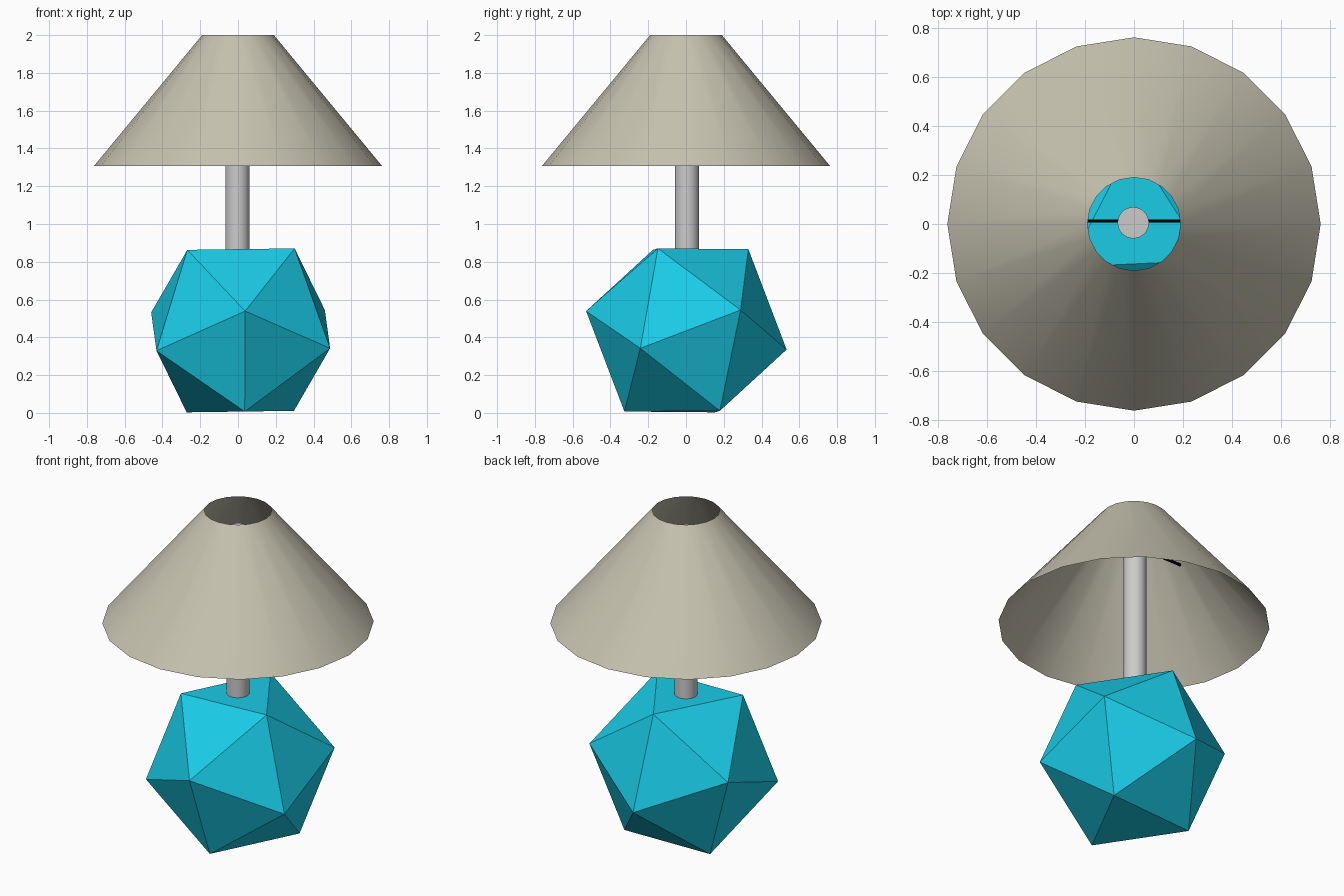
import bpy, bmesh, math
from mathutils import Vector, Matrix

if "Cube" in bpy.data.objects:
    bpy.data.objects.remove(bpy.data.objects["Cube"])


def make_object(name, bm, color=None, smooth=False):
    bmesh.ops.recalc_face_normals(bm, faces=bm.faces[:])
    mesh = bpy.data.meshes.new(name)
    bm.to_mesh(mesh)
    bm.free()
    obj = bpy.data.objects.new(name, mesh)
    bpy.context.collection.objects.link(obj)
    if color:
        mat = bpy.data.materials.new(name + "_color")
        mat.diffuse_color = (*color, 1)
        mat.use_nodes = True
        mat.node_tree.nodes["Principled BSDF"].inputs["Base Color"].default_value = mat.diffuse_color
        mesh.materials.append(mat)
    if smooth:
        bpy.ops.object.select_all(action='DESELECT')
        obj.select_set(True)
        bpy.context.view_layer.objects.active = obj
        bpy.ops.object.shade_smooth_by_angle(angle=math.radians(40))
    return obj


def cone(sides, r1, r2, z1, z2, caps, x=0, y=0):
    bm = bmesh.new()
    bmesh.ops.create_cone(bm, cap_ends=caps, segments=sides, radius1=r1, radius2=r2,
                          depth=z2 - z1, matrix=Matrix.Translation((x, y, (z1 + z2) / 2)))
    return bm


# Faceted base: an icosahedron resting on one face, with a slight twist and lean
R = 0.541
bm = bmesh.new()
bmesh.ops.create_icosphere(bm, subdivisions=1, radius=R)
bm.faces.ensure_lookup_table()
face = bm.faces[0]
face.normal_update()
bm.transform(face.normal.rotation_difference(Vector((0, 0, 1))).to_matrix().to_4x4())
corner = face.verts[0].co
turn = math.radians(-27.3) - math.atan2(corner.y, corner.x)
bm.transform(Matrix.Rotation(turn, 4, 'Z'))
bm.transform(Matrix.Translation((0.014, 0.002, 0))
             @ Matrix.Rotation(math.radians(-0.8), 4, 'Y'))
lowest = min(v.co.z for v in bm.verts)
bm.transform(Matrix.Translation((0, 0, 0.003 - lowest)))
make_object("base", bm, (0.01, 0.60, 0.80))

# Pole
make_object("pole", cone(32, 0.064, 0.064, 0.80, 1.89, True, -0.003, 0.005), smooth=True)

# Open, thin shade
make_object("shade", cone(20, 0.762, 0.19, 1.308, 2.0, False), (0.56, 0.54, 0.43), smooth=True)

# Thin crossbar that holds the shade on the pole
bm = bmesh.new()
bmesh.ops.create_cube(bm, size=1, matrix=Matrix.Translation((0, 0.013, 1.81))
                      @ Matrix.Diagonal((0.66, 0.012, 0.012, 1)))
make_object("shade_crossbar", bm, (0.0, 0.0, 0.0))
